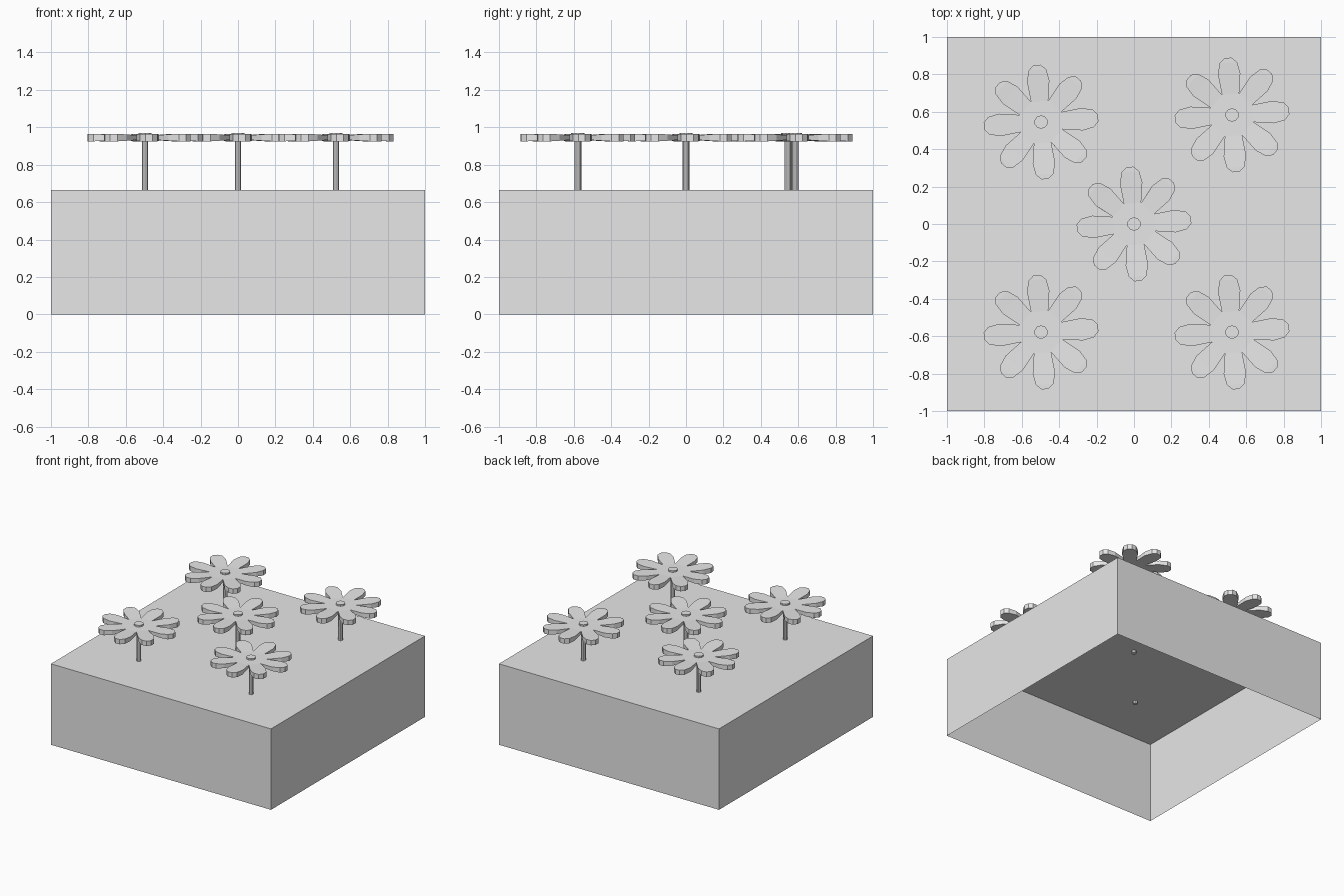
import bpy, bmesh, math
from mathutils import Matrix, Vector

cube = bpy.data.objects.get("Cube")
if cube:
    bpy.data.objects.remove(cube, do_unlink=True)

grey = bpy.data.materials.new("light grey")
grey.use_nodes = True
grey.diffuse_color = (0.8, 0.8, 0.8, 1)
grey.node_tree.nodes["Principled BSDF"].inputs["Base Color"].default_value = (0.8, 0.8, 0.8, 1)

BOX_TOP = 0.665
HEAD_Z = 0.945
PETALS = 8
TURN = math.radians(4)
# Petal stations: distance from centre, half width, half thickness
STATIONS = [(0.111, 0.046, 0.012), (0.22, 0.06, 0.017), (0.28, 0.047, 0.02), (0.306, 0.018, 0.02)]


def finish(name, bm):
    bmesh.ops.recalc_face_normals(bm, faces=bm.faces)
    mesh = bpy.data.meshes.new(name)
    bm.to_mesh(mesh)
    bm.free()
    mesh.materials.append(grey)
    obj = bpy.data.objects.new(name, mesh)
    bpy.context.collection.objects.link(obj)
    return obj


def cylinder(name, x, y, radius, bottom, top, sides):
    bm = bmesh.new()
    bmesh.ops.create_cone(bm, cap_ends=True, segments=sides, radius1=radius, radius2=radius,
                          depth=top - bottom,
                          matrix=Matrix.Translation((x, y, (top + bottom) / 2)))
    return finish(name, bm)


def petals(name, x, y):
    bm = bmesh.new()
    for i in range(PETALS):
        spin = Matrix.Rotation(TURN + i * math.tau / PETALS, 3, "Z")

        def vert(r, w, z):
            return bm.verts.new(spin @ Vector((r, w, z)) + Vector((x, y, HEAD_Z)))

        # Each ring is one cross-section: right top, left top, left bottom, right bottom
        rings = [[vert(r, -w, t), vert(r, w, t), vert(r, w, -t), vert(r, -w, -t)]
                 for r, w, t in STATIONS]
        for a, b in zip(rings, rings[1:]):
            for k in range(4):
                n = (k + 1) % 4
                bm.faces.new((a[k], a[n], b[n], b[k]))
        bm.faces.new(rings[-1])
        # Wedges joining the petal to the flower centre
        root, t = rings[0], STATIONS[0][2]
        bm.faces.new((vert(0, 0, t), root[0], root[1]))
        bm.faces.new((vert(0, 0, -t), root[2], root[3]))
    bmesh.ops.remove_doubles(bm, verts=bm.verts, dist=0.001)
    return finish(name, bm)


# Planter box: thin shell, open underneath
bm = bmesh.new()
bmesh.ops.create_cube(bm, size=1, matrix=Matrix.Translation((0, 0, BOX_TOP / 2))
                      @ Matrix.Diagonal((2, 2, BOX_TOP, 1)))
bm.normal_update()
bmesh.ops.delete(bm, geom=[f for f in bm.faces if f.normal.z < -0.5], context="FACES")
finish("planter_box", bm)

# Flowers
places = {"centre": (0, 0), "back_left": (0.524, 0.583), "back_right": (-0.497, 0.545),
          "front_left": (0.524, -0.578), "front_right": (-0.497, -0.578)}
for place, (x, y) in places.items():
    cylinder("stem_" + place, x, y, 0.018, BOX_TOP - 0.02, HEAD_Z, 10)
    petals("petals_" + place, x, y)
    cylinder("flower_hub_" + place, x, y, 0.036, HEAD_Z, 0.97, 10)
